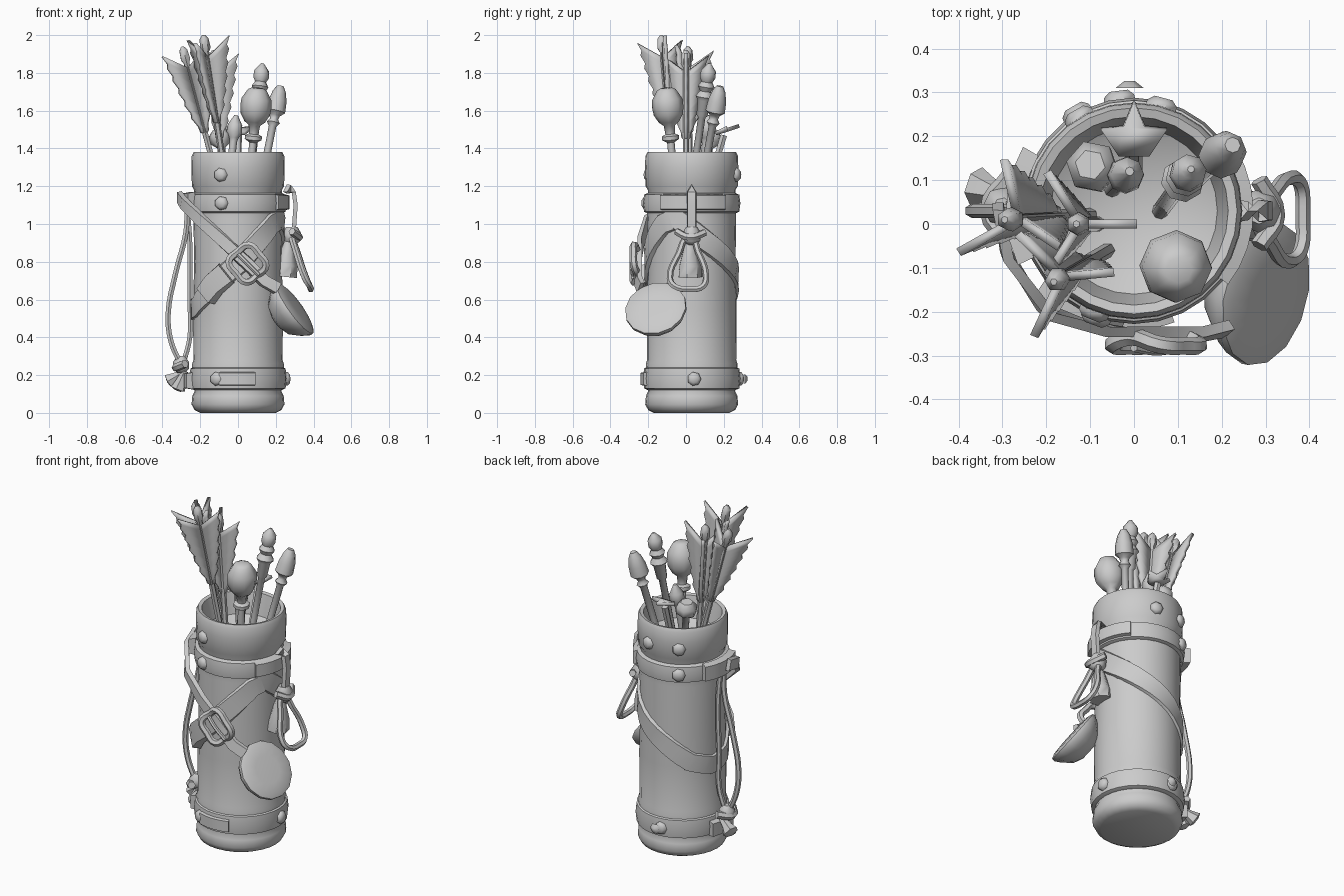
import bpy, math
from mathutils import Vector

if "Cube" in bpy.data.objects:
    bpy.data.objects.remove(bpy.data.objects["Cube"])

CY = 0.03  # body axis offset in y


def mesh(name, verts, faces):
    me = bpy.data.meshes.new(name)
    me.from_pydata([tuple(v) for v in verts], [], faces)
    me.update()
    ob = bpy.data.objects.new(name, me)
    bpy.context.collection.objects.link(ob)
    return ob


def lathe(name, prof, base, direction=(0, 0, 1), n=8):
    """Revolve (radius, height) pairs about an axis starting at base."""
    q = Vector(direction).normalized().to_track_quat('Z', 'Y')
    verts, faces = [], []
    for r, h in prof:
        for i in range(n):
            a = 2 * math.pi * i / n
            verts.append(q @ Vector((r * math.cos(a), r * math.sin(a), h)) + Vector(base))
    for j in range(len(prof) - 1):
        for i in range(n):
            k = (i + 1) % n
            faces.append((j * n + i, j * n + k, (j + 1) * n + k, (j + 1) * n + i))
    faces.append(tuple(reversed(range(n))))
    faces.append(tuple(range((len(prof) - 1) * n, len(prof) * n)))
    return mesh(name, verts, faces)


def tube(name, pts, r, cyclic=False):
    cu = bpy.data.curves.new(name, 'CURVE')
    cu.dimensions = '3D'
    cu.bevel_depth, cu.bevel_resolution, cu.resolution_u = r, 1, 4
    cu.use_fill_caps = True
    sp = cu.splines.new('BEZIER')
    sp.bezier_points.add(len(pts) - 1)
    for bp, p in zip(sp.bezier_points, pts):
        bp.co = p
        bp.handle_left_type = bp.handle_right_type = 'AUTO'
    sp.use_cyclic_u = cyclic
    ob = bpy.data.objects.new(name, cu)
    bpy.context.collection.objects.link(ob)
    bpy.ops.object.select_all(action='DESELECT')
    bpy.context.view_layer.objects.active = ob
    ob.select_set(True)
    bpy.ops.object.convert(target='MESH')
    return bpy.context.object


def ribbon(name, pts, width, thick, closed=False):
    """Flat strap along points, facing away from the body axis."""
    pts = [Vector(p) for p in pts]
    m, verts, faces = len(pts), [], []
    for i, p in enumerate(pts):
        a = pts[(i - 1) % m] if closed else pts[max(i - 1, 0)]
        b = pts[(i + 1) % m] if closed else pts[min(i + 1, m - 1)]
        t = (b - a).normalized()
        nrm = Vector((p.x, p.y - CY, 0)).normalized()
        w = t.cross(nrm).normalized() * width / 2
        o = nrm * thick / 2
        verts += [p - w - o, p + w - o, p + w * .85 + o, p - w * .85 + o]
    for i in range(m if closed else m - 1):
        k = (i + 1) % m
        for j in range(4):
            l = (j + 1) % 4
            faces.append((i * 4 + j, k * 4 + j, k * 4 + l, i * 4 + l))
    if not closed:
        faces += [(0, 1, 2, 3), tuple(range(m * 4 - 1, m * 4 - 5, -1))]
    return mesh(name, verts, faces)


def polar(deg, r, z):
    a = math.radians(deg)
    return Vector((r * math.cos(a), CY + r * math.sin(a), z))


def arc(a0, a1, r, z, n=8):
    return [polar(a0 + (a1 - a0) * i / n, r, z) for i in range(n + 1)]


# Hollow leather body with foot, lower roll and thick rim collar
lathe('quiver_body', [(.2, .0), (.23, .015), (.246, .045), (.242, .09), (.23, .115), (.238, .14),
      (.243, .26), (.236, .28), (.238, .55), (.232, .8), (.236, 1.03), (.232, 1.18), (.244, 1.2),
      (.247, 1.3), (.245, 1.36), (.235, 1.38), (.215, 1.375), (.205, 1.33), (.19, 1.25), (.1, 1.2)],
      (0, CY, 0), n=28)

# Horizontal bands
for nm, z0, z1 in (('lower_band', .12, .245), ('upper_band', 1.055, 1.165)):
    lathe(nm, [(.23, z0), (.252, z0 + .01), (.258, (z0 + z1) / 2), (.252, z1 - .01), (.23, z1)],
          (0, CY, 0), n=28)
ribbon('lower_band_plate', arc(-112, -70, .258, .18), .075, .025)
ribbon('upper_band_plate', arc(-38, 42, .26, 1.115), .085, .025)
ribbon('side_tab', arc(150, 205, .272, 1.12, 5), .1, .04)

# Rivets
for z, r, angs in ((1.26, .24, (-112, 120, 75)), (1.11, .25, (-110, 120)), (.18, .25, (3, 97, -116))):
    for a in angs:
        p = polar(a, r, z)
        lathe('rivet', [(.038, 0), (.036, .014), (.022, .026)], p, (p.x, p.y - CY, 0), 7)
lathe('loose_stud', [(.032, 0), (.012, .016)], (-.01, .31, .18), (0, 1, 0), 6)

# Wide strap wrapped diagonally round the body
keys = [(-20, 1.03), (15, .92), (60, .79), (98, .69), (135, .58), (166, .54), (200, .56),
        (225, .63), (270, .79), (300, .92), (320, 1.0), (340, 1.03)]
wrap = []
for (a0, z0), (a1, z1) in zip(keys, keys[1:]):
    for i in range(3):
        wrap.append(polar(a0 + (a1 - a0) * i / 3, .236, z0 + (z1 - z0) * i / 3))
ribbon('wrapped_strap', wrap, .12, .026, True)
ribbon('strap_tail', [polar(228, .26, .62), polar(240, .264, .68), polar(256, .266, .74)], .13, .045)

# Thin shoulder strap crossing to the buckle and scoop
ribbon('shoulder_strap', [(-.31, .04, 1.14), (-.29, -.07, 1.11), (-.2, -.2, 1.02), (-.08, -.24, .91),
                          (.05, -.25, .79), (.14, -.255, .7), (.21, -.24, .66)], .07, .025)
c = Vector((.05, -.268, .79))
frame = [c + Vector((x * math.cos(.7) - z * math.sin(.7), -.25 * abs(x) + .01, x * math.sin(.7) + z * math.cos(.7)))
         for x, z in ((-.07, -.07), (0, -.08), (.07, -.07), (.08, 0), (.07, .07), (0, .08), (-.07, .07), (-.08, 0))]
tube('buckle_frame', frame, .02, True)
tube('buckle_pin', [c + Vector((-.05, -.012, .05)), c + Vector((0, -.02, 0)), c + Vector((.06, -.012, -.06))], .012)

# Scoop hanging from the strap
n = Vector((.78, -.2, .56)).normalized()
lathe('scoop', [(.05, -.115), (.1, -.095), (.145, -.045), (.166, -.01), (.165, .008), (.14, .018), (.08, .022)],
      Vector((.295, -.16, .55)), n, 14)

# Right cord: hanger, knot, loop, tassel
ribbon('cord_hanger', [(.25, .03, 1.17), (.27, .03, 1.185), (.295, .03, 1.17), (.305, .03, 1.1),
                       (.295, .03, .96)], .05, .022)
lathe('cord_knot', [(.02, -.05), (.045, -.03), (.05, .01), (.03, .045)], (.285, .03, .94))
tube('knot_wrap', [(.285, -.05, .96), (.325, .02, .93), (.285, .1, .955)], .02)
tube('cord_loop', [(.285, .02, .93), (.31, -.04, .84), (.355, -.085, .71), (.38, -.06, .67), (.385, .02, .655),
                   (.38, .09, .67), (.355, .105, .73), (.315, .065, .85)], .017, True)
lathe('tassel', [(.065, 0), (.06, .06), (.035, .15), (.02, .2)], (.25, .02, .72), (.1, 0, 1), 7)

# Left long cords with knots
tube('long_cord_outer', [(-.27, .03, 1.1), (-.275, .03, .96), (-.33, .03, .74), (-.37, .03, .52),
                         (-.355, .03, .38), (-.305, .03, .26)], .016)
tube('long_cord_inner', [(-.27, .06, 1.1), (-.255, .06, .9), (-.255, .05, .6), (-.255, .05, .4), (-.29, .04, .26)], .015)
lathe('long_cord_knot', [(.02, -.04), (.045, -.015), (.045, .02), (.02, .05)], (-.3, .04, .25), n=7)
tube('knot_cross', [(-.28, -.04, .26), (-.33, .03, .24), (-.28, .11, .26)], .022)
ribbon('low_tab', arc(160, 198, .268, .17, 4), .09, .04)
lathe('cord_end', [(.018, 0), (.03, .06), (.045, .1), (.02, .11)], (-.28, .06, .22), (-.09, .03, -.06), 6)
lathe('cord_end', [(.018, 0), (.03, .06), (.04, .1), (.02, .11)], (-.28, .03, .22), (-.04, .01, -.1), 6)


# Fletched arrows with ragged slanted vanes
def arrow(base, top, spin):
    base, top = Vector(base), Vector(top)
    d = top - base
    L = d.length
    lathe('arrow_shaft', [(.017, 0), (.017, L - .07), (.028, L - .05), (.024, L), (.008, L + .02)], base, d, 6)
    q = d.to_track_quat('Z', 'Y')
    for k in range(3):
        a = spin + k * 2 * math.pi / 3
        u = Vector((math.cos(a), math.sin(a), 0))
        verts, faces, steps = [], [], 12
        for i in range(steps + 1):
            t = i / steps
            h = L - .46 + .36 * t
            r = .022 + .115 * t ** .7 - (.015 if i % 2 else 0)
            verts += [q @ Vector((0, 0, h)) + base, q @ (u * r + Vector((0, 0, h + .7 * r))) + base]
            if i:
                faces.append((2 * i - 2, 2 * i - 1, 2 * i + 1, 2 * i))
        ob = mesh('arrow_vane', verts, faces)
        md = ob.modifiers.new('thickness', 'SOLIDIFY')
        md.thickness, md.offset = .02, 0


arrow((-.1, .02, 1.2), (-.29, .01, 1.92), math.pi)
arrow((-.06, -.06, 1.2), (-.18, -.13, 1.98), -.9)
arrow((-.08, .0, 1.2), (-.13, .0, 1.9), math.pi / 2)


# Turned-head shafts
def staff(name, base, top, head, n=8):
    base, d = Vector(base), Vector(top) - Vector(base)
    L = d.length
    lathe(name, [(.019, 0)] + [(r, L + h) for r, h in head], base, d, n)


staff('ball_staff', (.06, -.06, 1.2), (.103, -.105, 1.72),
      [(.02, -.29), (.045, -.275), (.045, -.255), (.025, -.245), (.03, -.2), (.055, -.18), (.078, -.14), (.083, -.1),
       (.08, -.06), (.062, -.03), (.05, -.01), (.03, 0)])
staff('finial_staff', (.06, .03, 1.2), (.13, .125, 1.85),
      [(.02, -.29), (.03, -.28), (.035, -.2), (.05, -.18), (.03, -.15), (.045, -.125), (.03, -.1),
       (.042, -.075), (.04, -.04), (.02, -.015), (.008, 0)])
staff('acorn_staff', (.12, .08, 1.2), (.225, .18, 1.73),
      [(.02, -.22), (.035, -.2), (.022, -.18), (.028, -.16), (.052, -.14), (.048, -.08), (.035, -.03), (.018, 0)])
staff('bullet_staff', (-.05, .08, 1.2), (-.01, .12, 1.575),
      [(.02, -.14), (.025, -.12), (.042, -.09), (.038, -.05), (.01, 0)])
staff('blunt_staff', (-.06, .1, 1.2), (-.1, .135, 1.5),
      [(.02, -.1), (.058, -.07), (.06, -.03), (.035, 0)], 6)

# Barbed arrowhead leaning backwards
staff('barbed_staff', (0, .12, 1.2), (0, .2, 1.47), [(.02, 0)], 6)
head = mesh('barbed_head', [(0, .285, 1.51), (.025, .225, 1.49), (.075, .22, 1.5), (.035, .16, 1.47),
                            (-.035, .16, 1.47), (-.075, .22, 1.5), (-.025, .225, 1.49)], [tuple(range(7))])
head.modifiers.new('thickness', 'SOLIDIFY').thickness = .02

# Consistent normals and soft shading with sharp edges kept
bpy.ops.object.select_all(action='SELECT')
bpy.context.view_layer.objects.active = head
bpy.ops.object.mode_set(mode='EDIT')
bpy.ops.mesh.select_all(action='SELECT')
bpy.ops.mesh.normals_make_consistent(inside=False)
bpy.ops.object.mode_set(mode='OBJECT')
bpy.ops.object.shade_smooth_by_angle(angle=math.radians(50))
